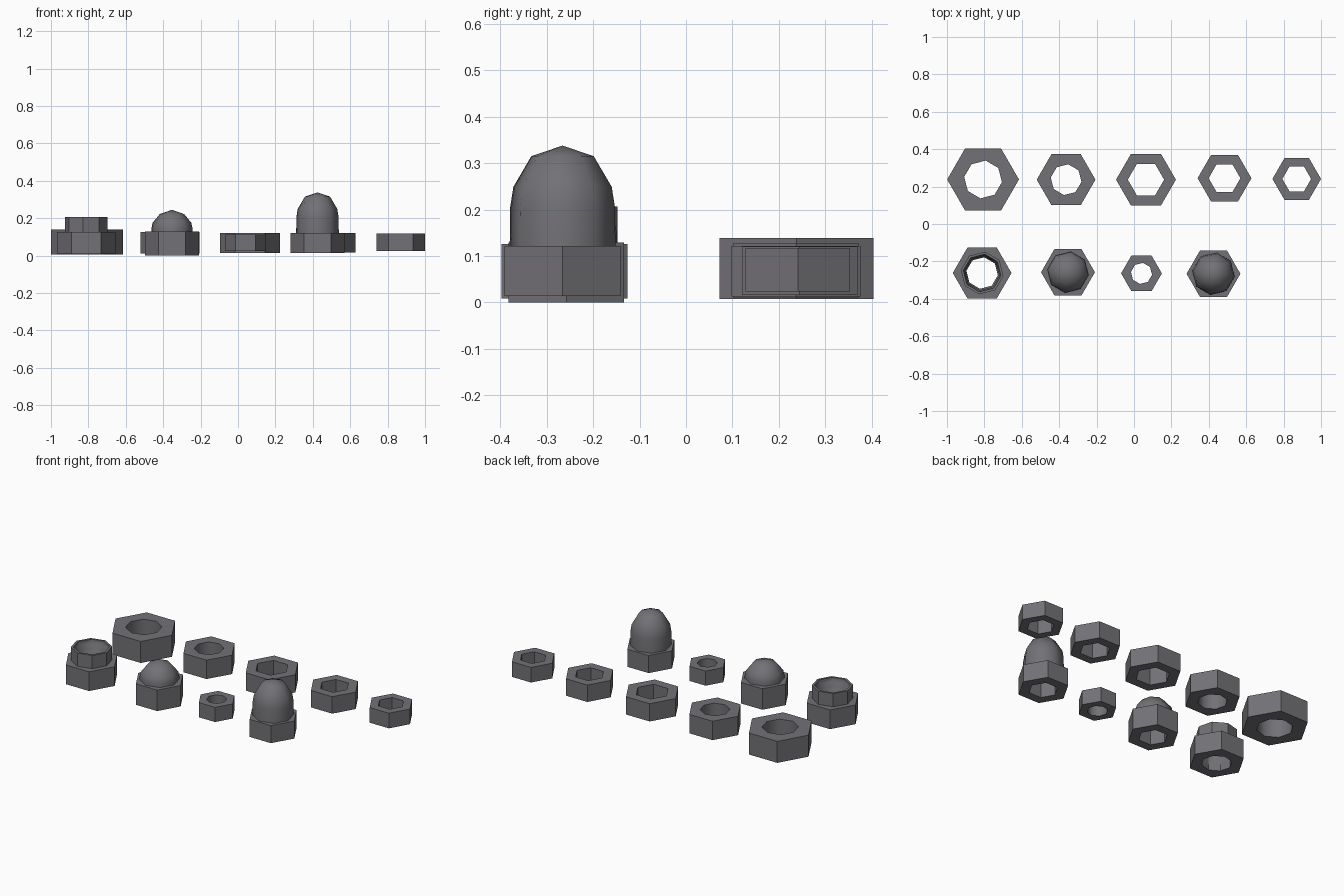
import bpy, bmesh, math

if "Cube" in bpy.data.objects:
    bpy.data.objects.remove(bpy.data.objects["Cube"])

steel = bpy.data.materials.new("dark_steel")
steel.diffuse_color = (0.17, 0.165, 0.18, 1)
steel.use_nodes = True
steel.node_tree.nodes["Principled BSDF"].inputs["Base Color"].default_value = steel.diffuse_color


def stack(name, x, y, rings, smooth_deg=50):
    """Closed solid from a loop of polygon rings (sides, radius, z)."""
    bm = bmesh.new()
    loops = []
    for n, r, z in rings:
        rot = math.radians(-8) if n == 8 else 0
        loops.append([bm.verts.new((x + r * math.cos(rot + math.tau * i / n),
                                    y + r * math.sin(rot + math.tau * i / n), z))
                      for i in range(n)])
    if len(loops[0]) > 1 and len(loops[-1]) > 1:
        loops.append(loops[0])
    for a, b in zip(loops, loops[1:]):
        n, m = len(a), len(b)
        i = j = 0
        while i < n or j < m:
            if n == m:
                i2, j2 = i + 1, j + 1
            elif i < n and (j >= m or (i + 1) / n <= (j + 1) / m):
                i2, j2 = i + 1, j
            else:
                i2, j2 = i, j + 1
            face = list(dict.fromkeys([a[i % n], a[i2 % n], b[j2 % m], b[j % m]]))
            if len(face) > 2:
                bm.faces.new(face)
            i, j = i2, j2
    bmesh.ops.recalc_face_normals(bm, faces=bm.faces[:])
    for f in bm.faces:
        f.smooth = True
    for e in bm.edges:
        e.smooth = e.calc_face_angle(0) < math.radians(smooth_deg)
    me = bpy.data.meshes.new(name)
    bm.to_mesh(me)
    bm.free()
    me.materials.append(steel)
    ob = bpy.data.objects.new(name, me)
    bpy.context.collection.objects.link(ob)


def nut(name, x, y, r, hole_sides, hole, z0, z1):
    stack(name, x, y, [(6, r, z0), (6, r, z1), (hole_sides, hole, z1), (hole_sides, hole, z0)])


def cap_nut(name, x, y, r, z0, z1, dome):
    # blind hexagonal hole below, rounded dome on top
    stack(name, x, y, [(1, 0, z1), (6, 0.082, z1), (6, 0.082, z0), (6, r, z0), (6, r, z1)]
          + [(8, dr, dz) for dr, dz in dome] + [(1, 0, dome[-1][1] + 0.023)])


# back row of plain nuts, large to small
nut("nut_largest", -0.807, 0.238, 0.192, 8, 0.102, 0.007, 0.139)
nut("nut_round_hole", -0.363, 0.237, 0.157, 8, 0.083, 0.011, 0.127)
nut("nut_hex_hole_large", 0.064, 0.237, 0.160, 6, 0.097, 0.013, 0.122)
nut("nut_hex_hole_medium", 0.484, 0.245, 0.144, 6, 0.085, 0.016, 0.120)
nut("nut_hex_hole_small", 0.870, 0.241, 0.130, 6, 0.077, 0.024, 0.117)
nut("nut_smallest", 0.040, -0.264, 0.109, 8, 0.057, 0.024, 0.114)

# lock nut with a stepped collar
stack("lock_nut", -0.812, -0.262, [
    (6, 0.157, 0.008), (6, 0.157, 0.126), (8, 0.115, 0.126), (8, 0.115, 0.207),
    (8, 0.101, 0.207), (8, 0.101, 0.185), (8, 0.093, 0.175), (8, 0.093, 0.155),
    (8, 0.085, 0.145), (8, 0.085, 0.008)], 40)

# cap nuts: short dome and tall dome
cap_nut("cap_nut_short", -0.353, -0.258, 0.144, 0.0, 0.129,
        [(0.111, 0.129), (0.110, 0.150), (0.104, 0.176), (0.066, 0.222)])
cap_nut("cap_nut_tall", 0.425, -0.266, 0.144, 0.014, 0.122,
        [(0.115, 0.122), (0.114, 0.205), (0.107, 0.249), (0.068, 0.315)])
